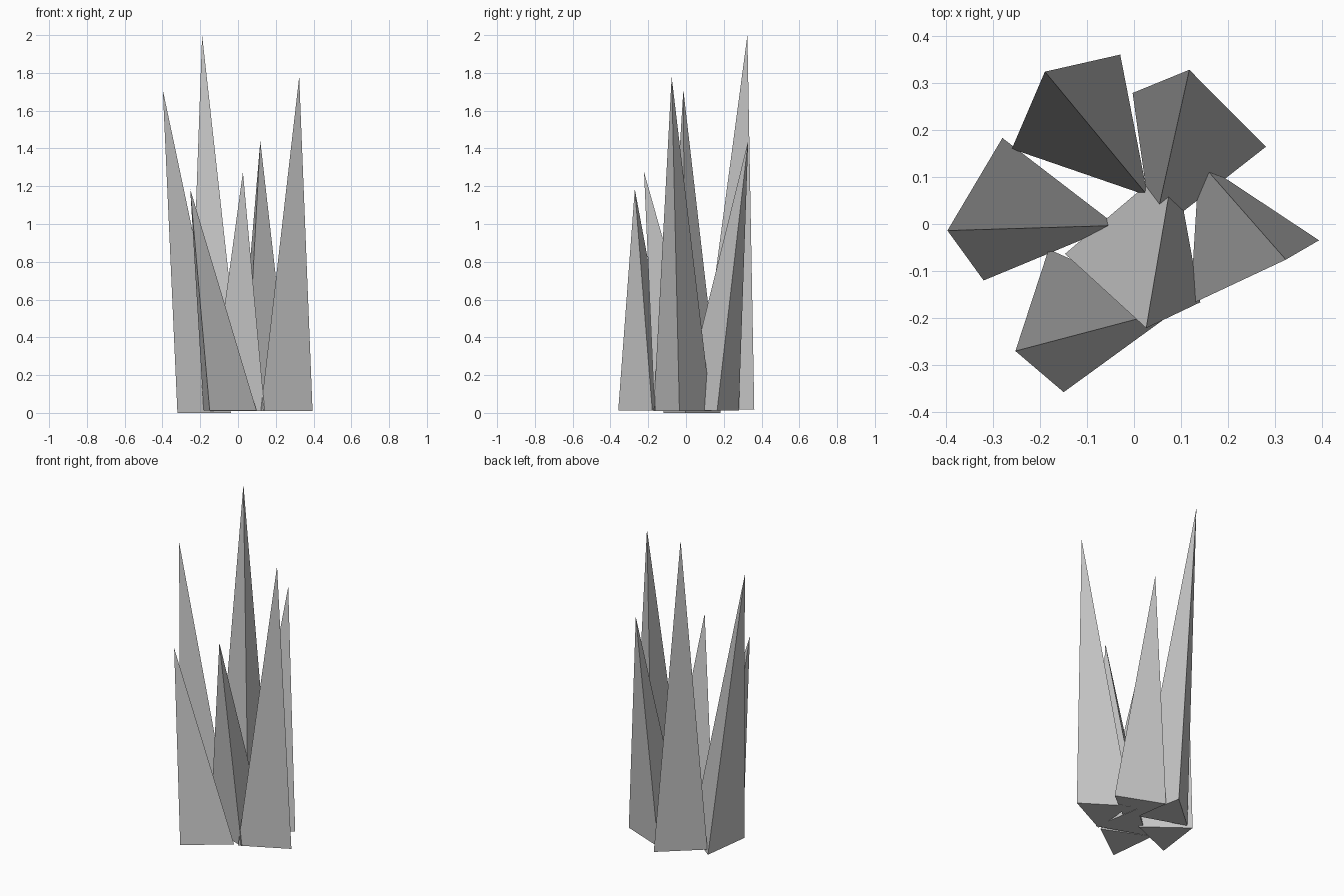
import bpy
import bmesh
from math import cos, sin, radians

cube = bpy.data.objects.get("Cube")
if cube:
    bpy.data.objects.remove(cube, do_unlink=True)

# Single stone colour
stone = bpy.data.materials.new("grey_stone")
stone.use_nodes = True
colour = (0.57, 0.57, 0.57, 1)
stone.diffuse_color = colour
stone.node_tree.nodes["Principled BSDF"].inputs["Base Color"].default_value = colour

BASE_RADIUS = 0.177


def add_spike(name, centre, yaw, tip):
    """Three-sided spike: flat triangular base leaning to an offset tip."""
    bm = bmesh.new()
    cx, cy, cz = centre
    ring = []
    for i in range(3):
        a = radians(yaw + 120 * i)
        ring.append(bm.verts.new((cx + BASE_RADIUS * cos(a),
                                  cy + BASE_RADIUS * sin(a), cz)))
    apex = bm.verts.new(tip)
    bm.faces.new(ring[::-1])
    for i in range(3):
        bm.faces.new((ring[i], ring[(i + 1) % 3], apex))
    mesh = bpy.data.meshes.new(name)
    bm.to_mesh(mesh)
    bm.free()
    mesh.materials.append(stone)
    obj = bpy.data.objects.new(name, mesh)
    bpy.context.collection.objects.link(obj)


# Ring of spikes: base centre, direction of one base corner, tip
add_spike("right_spike", (-0.213, 0.02, 0.0), -7.5, (-0.398, -0.014, 1.71))
add_spike("back_right_spike", (-0.087, 0.194, 0.018), -49, (-0.19, 0.325, 2.0))
add_spike("back_left_spike", (0.106, 0.14, 0.012), -112, (0.118, 0.329, 1.44))
add_spike("left_spike", (0.218, -0.024, 0.01), -123.5, (0.324, -0.076, 1.78))
add_spike("front_spike", (0.027, -0.032, 0.01), 70.3, (0.026, -0.222, 1.275))
add_spike("front_right_spike", (-0.078, -0.197, 0.013), 6, (-0.253, -0.271, 1.185))
